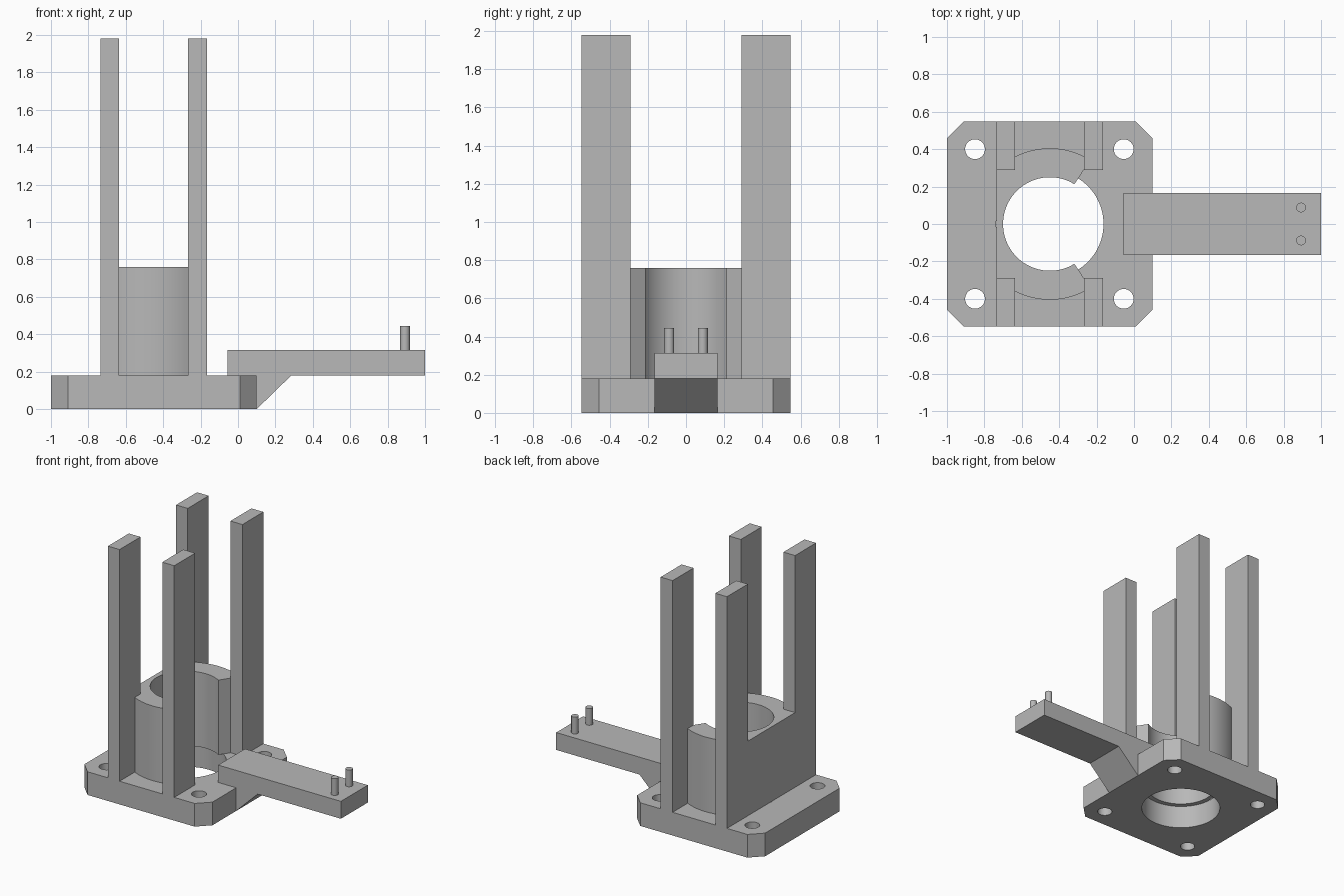
import bpy, bmesh
from math import sin, cos, radians, asin, acos, degrees
from mathutils import Vector

cube = bpy.data.objects.get("Cube")
if cube:
    bpy.data.objects.remove(cube, do_unlink=True)

grey = bpy.data.materials.new("plain grey")
grey.use_nodes = True
grey.diffuse_color = (0.48, 0.48, 0.48, 1)
grey.node_tree.nodes["Principled BSDF"].inputs["Base Color"].default_value = grey.diffuse_color

CX = -0.45            # axis of the bore
PLATE_TOP = 0.18
HALF_Y = 0.547
POST_X = [(-0.735, -0.635), (-0.268, -0.165)]
POST_IN = 0.29


def extrude(name, points, depth):
    """Prism from a closed 3D outline pushed along depth."""
    bm = bmesh.new()
    face = bm.faces.new([bm.verts.new(p) for p in points])
    new = bmesh.ops.extrude_face_region(bm, geom=[face])["geom"]
    verts = [v for v in new if isinstance(v, bmesh.types.BMVert)]
    bmesh.ops.translate(bm, verts=verts, vec=Vector(depth))
    bmesh.ops.recalc_face_normals(bm, faces=bm.faces)
    mesh = bpy.data.meshes.new(name)
    bm.to_mesh(mesh)
    bm.free()
    mesh.materials.append(grey)
    obj = bpy.data.objects.new(name, mesh)
    bpy.context.collection.objects.link(obj)
    return obj


def arc(radius, start, end, steps, x=CX, y=0, z=0):
    angles = [radians(start + (end - start) * i / steps) for i in range(steps + 1)]
    return [(x + radius * cos(a), y + radius * sin(a), z) for a in angles]


def cylinder(name, x, y, radius, z0, z1, sides):
    return extrude(name, arc(radius, 0, 360, sides, x, y, z0)[:-1], (0, 0, z1 - z0))


def smooth(obj):
    bpy.ops.object.select_all(action="DESELECT")
    obj.select_set(True)
    bpy.context.view_layer.objects.active = obj
    bpy.ops.object.shade_smooth_by_angle(angle=radians(30))


# Base plate with clipped corners
x0, x1, c = -1.0, 0.1, 0.09
outline = [(x0 + c, -HALF_Y), (x1 - c, -HALF_Y), (x1, c - HALF_Y), (x1, HALF_Y - c),
           (x1 - c, HALF_Y), (x0 + c, HALF_Y), (x0, HALF_Y - c), (x0, c - HALF_Y)]
plate = extrude("base_plate", [(x, y, 0) for x, y in outline], (0, 0, PLATE_TOP))

# Central bore and four screw holes
holes = [(CX, 0, 0.287, 96)]
holes += [(x, y, 0.053, 32) for x in (-0.85, -0.055) for y in (-0.4, 0.4)]
for x, y, r, sides in holes:
    cutter = cylinder("hole_cutter", x, y, r, -0.1, 0.3, sides)
    cutter.hide_render = True
    cutter.hide_set(True)
    mod = plate.modifiers.new("hole", "BOOLEAN")
    mod.operation, mod.solver, mod.object = "DIFFERENCE", "EXACT", cutter
bpy.context.view_layer.objects.active = plate
plate.select_set(True)
for mod in list(plate.modifiers):
    cutter = mod.object
    bpy.ops.object.modifier_apply(modifier=mod.name)
    bpy.data.objects.remove(cutter, do_unlink=True)
smooth(plate)

# Open tube: flat at the back wall, trimmed by the posts, radial ends at the gap
R_OUT, GAP = 0.405, 58.3
right = POST_X[1][0]
a0 = degrees(acos((right - CX) / R_OUT))
a1 = degrees(acos((POST_X[0][0] - CX) / R_OUT))
profile = arc(0.25, GAP, 360 - GAP, 64, z=PLATE_TOP)
profile += [(right, -POST_IN, PLATE_TOP)]
profile += arc(R_OUT, -a0, -a1, 24, z=PLATE_TOP)
profile += arc(R_OUT, a1, a0, 24, z=PLATE_TOP)
profile += [(right, POST_IN, PLATE_TOP)]
smooth(extrude("holder_tube", profile, (0, 0, 0.76 - PLATE_TOP)))

# Four tall posts
for xa, xb in POST_X:
    for side, label in ((-1, "front"), (1, "back")):
        ya, yb = side * POST_IN, side * HALF_Y
        base = [(xa, ya), (xb, ya), (xb, yb), (xa, yb)]
        name = label + ("_right_post" if xa < CX else "_left_post")
        extrude(name, [(x, y, PLATE_TOP) for x, y in base], (0, 0, 1.98 - PLATE_TOP))

# Side arm with its sloped brace
ARM_TOP, ARM_Y = 0.315, 0.165
side_profile = [(-0.055, PLATE_TOP), (x1, PLATE_TOP), (x1, 0), (0.285, PLATE_TOP),
                (1, PLATE_TOP), (1, ARM_TOP), (-0.055, ARM_TOP)]
extrude("side_arm", [(x, -ARM_Y, z) for x, z in side_profile], (0, 2 * ARM_Y, 0))

# Two pins at the arm end
for y, label in ((-0.088, "front_pin"), (0.088, "back_pin")):
    smooth(cylinder(label, 0.893, y, 0.026, ARM_TOP, 0.445, 32))
